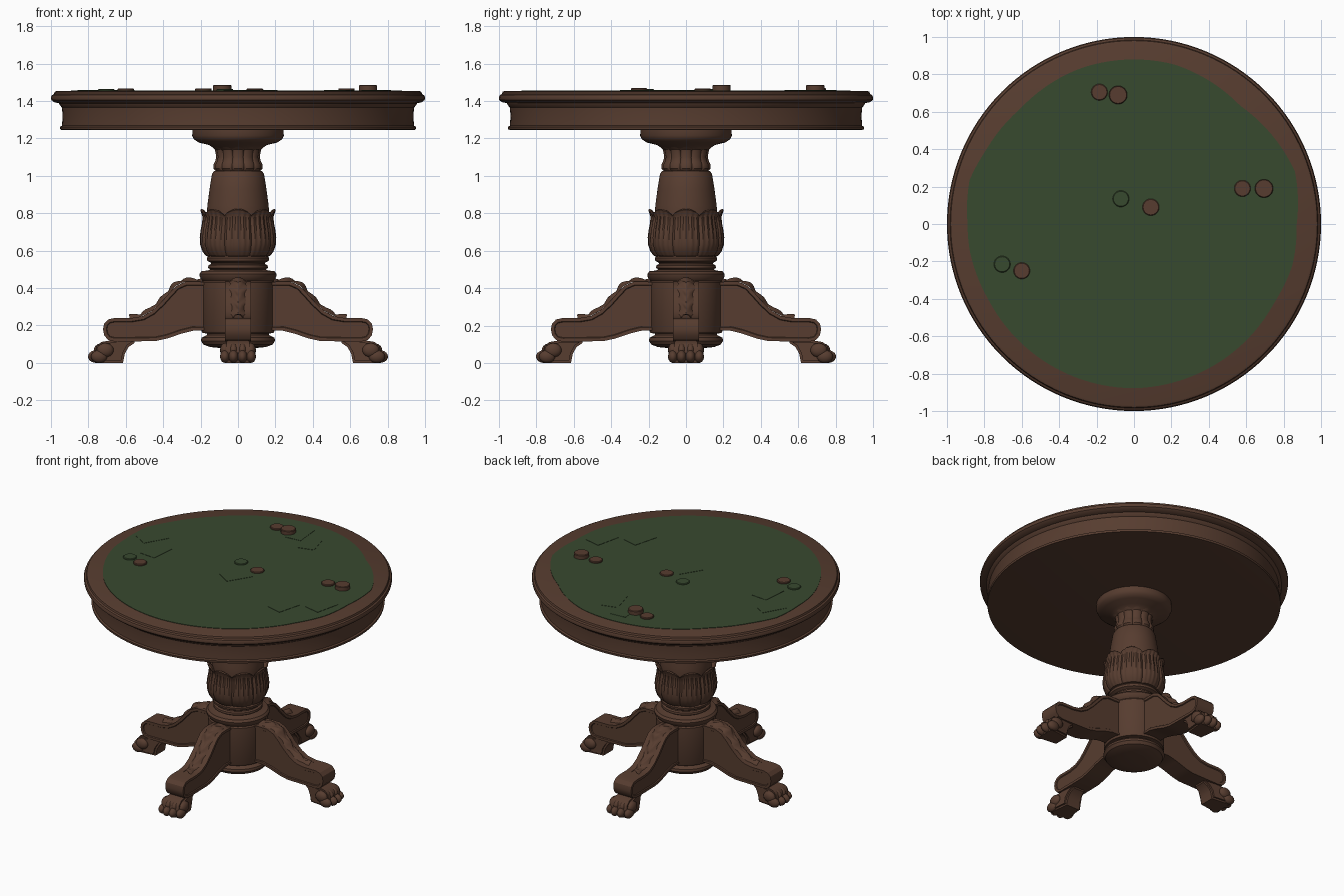
import bpy, bmesh, math
from mathutils import Matrix, Vector

if "Cube" in bpy.data.objects:
    bpy.data.objects.remove(bpy.data.objects["Cube"])


def material(name, rgb):
    m = bpy.data.materials.new(name)
    m.diffuse_color = (*rgb, 1)
    m.use_nodes = True
    m.node_tree.nodes["Principled BSDF"].inputs["Base Color"].default_value = m.diffuse_color
    return m


WOOD = material("dark wood", (0.095, 0.046, 0.029))
FELT = material("green felt", (0.039, 0.067, 0.028))


def finish(bm, name, mat, angle=35):
    bmesh.ops.recalc_face_normals(bm, faces=bm.faces[:])
    me = bpy.data.meshes.new(name)
    bm.to_mesh(me)
    bm.free()
    me.materials.append(mat)
    ob = bpy.data.objects.new(name, me)
    bpy.context.collection.objects.link(ob)
    bpy.ops.object.select_all(action='DESELECT')
    ob.select_set(True)
    bpy.context.view_layer.objects.active = ob
    bpy.ops.object.shade_smooth_by_angle(angle=math.radians(angle))
    return ob


def lathe(name, profile, mat=WOOD, seg=96, warp=None, center=(0, 0), angle=35):
    """Spin an (r, z) profile; warp(r, z, angle, t) may carve it."""
    bm = bmesh.new()
    rings = []
    for i, (r, z) in enumerate(profile):
        ring = []
        for k in range(seg):
            a = 2 * math.pi * k / seg
            rr, zz = warp(r, z, a, i / (len(profile) - 1)) if warp else (r, z)
            ring.append(bm.verts.new((center[0] + rr * math.cos(a),
                                      center[1] + rr * math.sin(a), zz)))
        rings.append(ring)
    for lo, hi in zip(rings, rings[1:]):
        for k in range(seg):
            n = (k + 1) % seg
            bm.faces.new((lo[k], lo[n], hi[n], hi[k]))
    bm.faces.new(rings[0][::-1])
    bm.faces.new(rings[-1])
    return finish(bm, name, mat, angle)


def slab(bm, outline, half_width):
    """Extrude an (x, z) outline symmetrically across y; returns the two sides."""
    face = bm.faces.new([bm.verts.new((x, -half_width, z)) for x, z in outline])
    res = bmesh.ops.extrude_face_region(bm, geom=[face], use_keep_orig=True)
    new = [g for g in res["geom"] if isinstance(g, bmesh.types.BMVert)]
    bmesh.ops.translate(bm, verts=new, vec=(0, 2 * half_width, 0))
    bmesh.ops.recalc_face_normals(bm, faces=bm.faces[:])
    return [f for f in bm.faces if len(f.verts) == len(outline)]


def around(ob, name):
    """Repeat a part at the four quarter turns."""
    for i in range(1, 4):
        c = bpy.data.objects.new(f"{name}_{i + 1}", ob.data)
        c.rotation_euler.z = i * math.pi / 2
        bpy.context.collection.objects.link(c)


# Table top with apron and moulded rim
lathe("table_top", [(0.935, 1.245), (0.95, 1.247), (0.952, 1.262), (0.941, 1.268),
                    (0.938, 1.32), (0.941, 1.365), (0.953, 1.378), (0.957, 1.388),
                    (0.985, 1.394), (0.998, 1.406), (1.0, 1.42), (0.995, 1.431),
                    (0.984, 1.437), (0.98, 1.449), (0.968, 1.454)], seg=128)

# Felt playing surface with an uneven edge
EDGE = [(-180, .89), (-171, .89), (-152, .877), (-117, .877), (-90, .878), (-66, .87),
        (-29, .86), (-15, .875), (0, .87), (18, .905), (48, .85), (76, .88), (109, .88),
        (135, .866), (154, .885), (165, .91), (180, .89)]


def felt_edge(r, z, a, t):
    d = (math.degrees(a) + 180) % 360 - 180
    for (a0, r0), (a1, r1) in zip(EDGE, EDGE[1:]):
        if a0 <= d <= a1:
            return r0 + (r1 - r0) * (d - a0) / (a1 - a0), z
    return r, z


lathe("felt", [(0.88, 1.450), (0.88, 1.457)], FELT, 120, felt_edge)

# Chips: x, y, radius, top height, colour
for i, (x, y, r, top, mat) in enumerate([
        (-.185, .705, .044, 1.468, WOOD), (-.085, .69, .049, 1.486, WOOD),
        (.58, .19, .044, 1.468, WOOD), (.695, .19, .049, 1.486, WOOD),
        (-.07, .135, .044, 1.465, FELT), (.09, .09, .045, 1.466, WOOD),
        (-.705, -.215, .044, 1.465, FELT), (-.60, -.25, .044, 1.468, WOOD)]):
    lathe(f"chip_{i + 1}", [(r, 1.452), (r, top - .004), (r - .004, top)], mat, 32, None, (x, y))

# Playing cards lying on the felt: x, y, turn
for i, (x, y, turn) in enumerate([(.54, -.25, -15), (.74, -.11, -13), (.13, .63, 15),
                                  (-.01, .71, 5), (-.76, .12, -30), (-.62, -.04, -5),
                                  (.02, -.05, -32)]):
    bm = bmesh.new()
    bmesh.ops.create_cube(bm, size=1, matrix=Matrix.Translation((x, y, 1.4575))
                          @ Matrix.Rotation(math.radians(turn), 4, 'Z')
                          @ Matrix.Diagonal((.12, .18, .003, 1)))
    finish(bm, f"card_{i + 1}", FELT)

# Turned column
lathe("column_cap", [(0.10, 1.12), (0.125, 1.145), (0.155, 1.165), (0.21, 1.178), (0.235, 1.195),
                     (0.245, 1.215), (0.243, 1.25)])
lathe("column_shaft", [(0.15, 0.56), (0.166, 0.80), (0.164, 0.84), (0.152, 0.93),
                       (0.139, 1.01), (0.128, 1.026), (0.10, 1.03)])
lathe("fluted_collar", [(0.115, 1.02), (0.130, 1.04), (0.130, 1.06), (0.122, 1.075),
                        (0.115, 1.10), (0.122, 1.14), (0.142, 1.158), (0.12, 1.165)],
      seg=144, warp=lambda r, z, a, t: (r * (0.94 + 0.07 * abs(math.cos(6 * a)) ** .5), z))
lathe("column_rings", [(0.14, 0.58), (0.158, 0.572), (0.166, 0.56), (0.164, 0.545), (0.145, 0.535),
                       (0.145, 0.528), (0.158, 0.522), (0.160, 0.508), (0.148, 0.50),
                       (0.160, 0.494), (0.195, 0.49), (0.207, 0.475), (0.204, 0.458),
                       (0.190, 0.44), (0.180, 0.43)])
lathe("column_block", [(0.15, 0.155), (0.19, 0.16), (0.195, 0.17), (0.195, 0.43), (0.18, 0.45)])
lathe("base_disc", [(0.08, 0.078), (0.15, 0.085), (0.185, 0.098), (0.198, 0.118), (0.195, 0.135),
                    (0.178, 0.143), (0.165, 0.15), (0.165, 0.17)])


# Carved leaf bulb: eight lobes with pointed tips and midribs
def leaves(r, z, a, t):
    lobe = abs(math.cos(4 * a))
    vein = 0.003 * math.cos(40 * a) * math.sin(math.pi * t)
    rr = r * (0.95 + 0.055 * lobe ** .5) + vein
    return rr, z - 0.06 * (1 - lobe ** .7) * max(0, (t - .5) * 2)


lathe("leaf_bulb", [(0.145, 0.565), (0.17, 0.572), (0.187, 0.595), (0.199, 0.63), (0.201, 0.67),
                    (0.196, 0.71), (0.188, 0.75), (0.186, 0.78), (0.192, 0.80), (0.199, 0.817),
                    (0.192, 0.824), (0.178, 0.815), (0.16, 0.79)], seg=160, warp=leaves)

# Curved legs with sunken side panels
bm = bmesh.new()
sides = slab(bm, [(.14, .43), (.22, .435), (.28, .434), (.33, .412), (.37, .37), (.41, .325),
                  (.46, .278), (.51, .25), (.57, .24), (.66, .24), (.695, .232), (.716, .21),
                  (.722, .18), (.715, .147), (.695, .123), (.66, .114), (.55, .115),
                  (.44, .117), (.38, .13), (.30, .157), (.24, .172), (.14, .175)], .07)
bmesh.ops.inset_individual(bm, faces=sides, thickness=.018, depth=0)
bmesh.ops.inset_individual(bm, faces=sides, thickness=.004, depth=-.006)
around(finish(bm, "leg_1", WOOD, 30), "leg")

# Carved scroll strip running down the top of each leg
bm = bmesh.new()
path = [(.19, .435), (.24, .442), (.29, .438), (.335, .418), (.375, .372), (.415, .327),
        (.465, .283), (.52, .253), (.58, .243)]
rows = []
STEPS, ACROSS = 40, 12
for i in range(STEPS + 1):
    f = i / STEPS * (len(path) - 1)
    k = min(int(f), len(path) - 2)
    p, q = Vector(path[k]), Vector(path[k + 1])
    c, n = p.lerp(q, f - k), Vector((p.y - q.y, q.x - p.x)).normalized()
    half = .06 * (1 - .45 * i / STEPS) * (.88 + .12 * math.cos(i * math.pi / 4))
    row = []
    for j in range(ACROSS + 1):
        u = 2 * j / ACROSS - 1
        lift = .017 * (1 - u * u) * (1 + .35 * math.cos(i * math.pi / 4 + 4 * abs(u))) - .006
        row.append(bm.verts.new((c.x + n.x * lift, u * half, c.y + n.y * lift)))
    rows.append(row)
for a, b in zip(rows, rows[1:]):
    for j in range(ACROSS):
        bm.faces.new((a[j], a[j + 1], b[j + 1], b[j]))
around(finish(bm, "leg_carving_1", WOOD, 50), "leg_carving")

# Paw feet: a tapered block with four toes
bm = bmesh.new()
slab(bm, [(.615, 0), (.755, 0), (.765, .05), (.755, .09), (.73, .112), (.65, .125),
          (.55, .125), (.555, .105), (.585, .085), (.605, .05)], .08)
for v in bm.verts:
    v.co.y *= (.72 + .28 * min(1, max(0, (v.co.x - .56) / .17))) * (1 - 1.2 * max(0, v.co.z - .04))
bmesh.ops.bevel(bm, geom=[e for e in bm.edges if abs(e.verts[0].co.y - e.verts[1].co.y) < .05],
                offset=.012, segments=2, affect='EDGES')
for y in (-.07, -.024, .024, .07):
    reach = .006 if abs(y) < .05 else -.01
    for x, z, sx, sz in ((.72, .068, .045, .038), (.752, .034, .044, .034)):
        bmesh.ops.create_uvsphere(bm, u_segments=16, v_segments=10, radius=1,
                                  matrix=Matrix.Translation((x + reach, y, z))
                                  @ Matrix.Diagonal((sx, .026, sz, 1)))
around(finish(bm, "paw_foot_1", WOOD, 40), "paw_foot")
